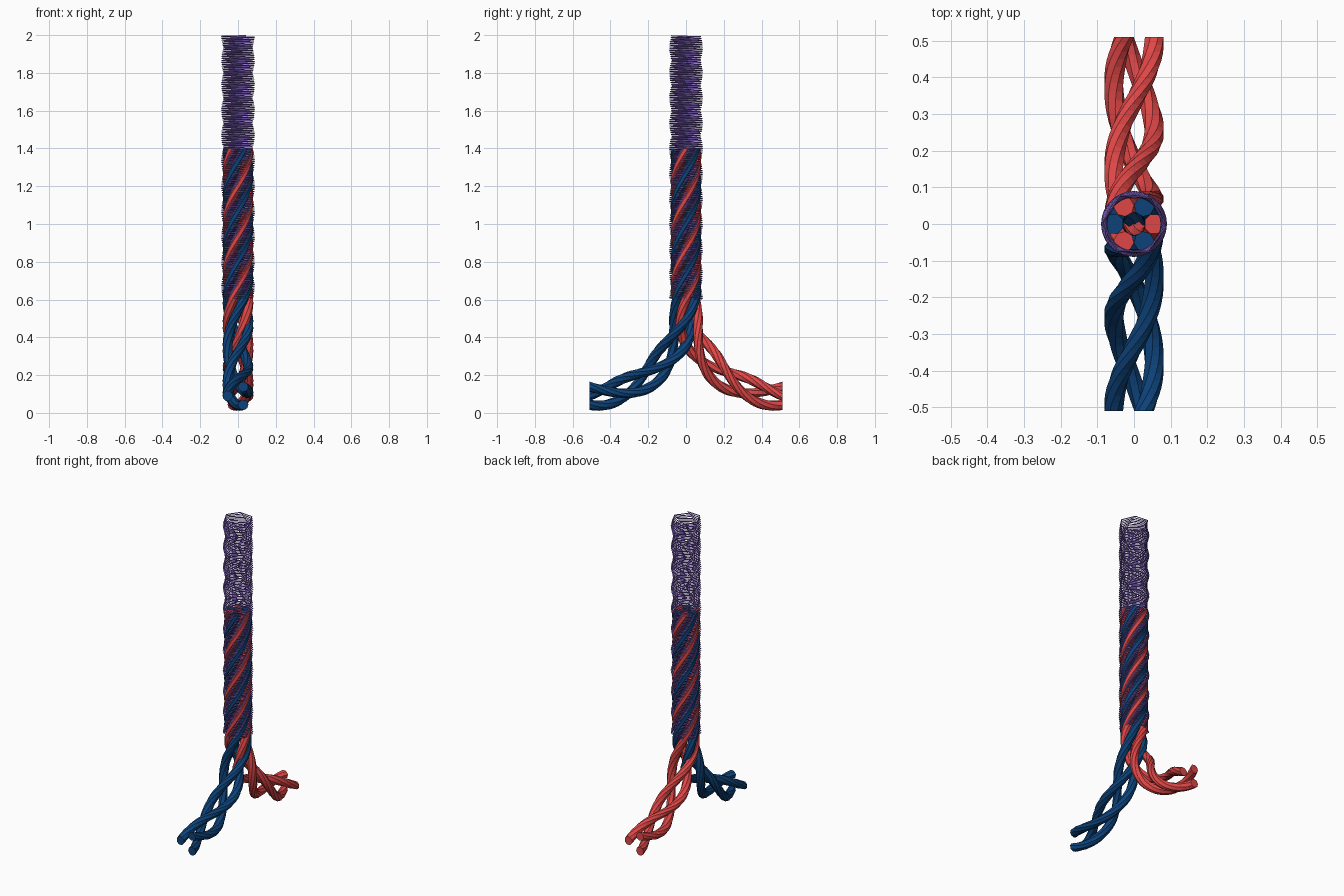
import bpy, bmesh, math
from mathutils import Vector

if "Cube" in bpy.data.objects:
    bpy.data.objects.remove(bpy.data.objects["Cube"])

PITCH = 0.8            # height of one full twist
ARC = 0.51             # radius of the splayed legs
Z0, Z1, TOP = 0.60, 1.40, 2.0
LEG = ARC * math.pi / 2


def mat(name, rgb):
    m = bpy.data.materials.new(name)
    m.diffuse_color = (*rgb, 1)
    m.use_nodes = True
    m.node_tree.nodes["Principled BSDF"].inputs["Base Color"].default_value = m.diffuse_color
    return m


BLUE = mat("navy blue", (0.004, 0.055, 0.195))
RED = mat("coral red", (0.74, 0.062, 0.062))
PURPLE = mat("purple", (0.292, 0.162, 0.708))


def skin(name, rings, material):
    """Join a list of vertex rings into a capped tube."""
    bm = bmesh.new()
    vs = [[bm.verts.new(p) for p in ring] for ring in rings]
    n = len(vs[0])
    for a, b in zip(vs, vs[1:]):
        for i in range(n):
            j = (i + 1) % n
            bm.faces.new((a[i], a[j], b[j], b[i]))
    bm.faces.new(vs[0][::-1])
    bm.faces.new(vs[-1])
    bmesh.ops.recalc_face_normals(bm, faces=bm.faces)
    me = bpy.data.meshes.new(name)
    bm.to_mesh(me)
    bm.free()
    me.materials.append(material)
    ob = bpy.data.objects.new(name, me)
    bpy.context.collection.objects.link(ob)
    return ob


def frame(s):
    """Bundle centre and second axis at path length s (first axis is x)."""
    if s < LEG:
        a = s / ARC                       # 0 = horizontal end, pi/2 = upright
        c = Vector((0, -ARC + ARC * math.sin(a), Z0 - ARC * math.cos(a)))
        return c, Vector((0, math.sin(a), -math.cos(a)))
    return Vector((0, 0, Z0 + s - LEG)), Vector((0, 1, 0))


def strand(name, phase, material, turn):
    """Twisted strand: curved leg, then upright rope."""
    rings = []
    total, steps, R, r, sides = LEG + Z1 - Z0, 72, 0.055, 0.0275, 8
    for k in range(steps + 1):
        s = total * k / steps
        c, e2 = frame(s)
        th = phase + math.tau * (s - LEG) / PITCH
        ring = []
        for i in range(sides):
            b = th + math.tau * (i + 0.5) / sides
            u = R * math.cos(th) + r * math.cos(b)
            v = R * math.sin(th) + r * math.sin(b)
            p = c + Vector((u, 0, 0)) + e2 * v
            ring.append((p.x * turn, p.y * turn, p.z))
        rings.append(ring)
    skin(name, rings, material)


# two bundles of three strands, the second turned half way round
for i in range(3):
    ph = math.pi + i * math.tau / 3
    strand(f"blue_strand_{i + 1}", ph, BLUE, 1)
    strand(f"red_strand_{i + 1}", ph, RED, -1)

# wound thread sleeve: fine coil, six corners per turn that drift with the twist
turns, h = 140, 0.0032
rings = []
for k in range(turns * 6 + 1):
    z = Z0 + h + (TOP - Z0 - 2 * h) * k / (turns * 6)
    a = math.radians(30 + 60 * k) + math.tau * (z - Z0) / PITCH
    d = Vector((math.cos(a), math.sin(a), 0))
    p = Vector((0, 0, z)) + d * 0.0865
    up = Vector((0, 0, h))
    rings.append([p + d * h, p + up, p - d * h, p - up])
skin("thread_sleeve", rings, PURPLE)
